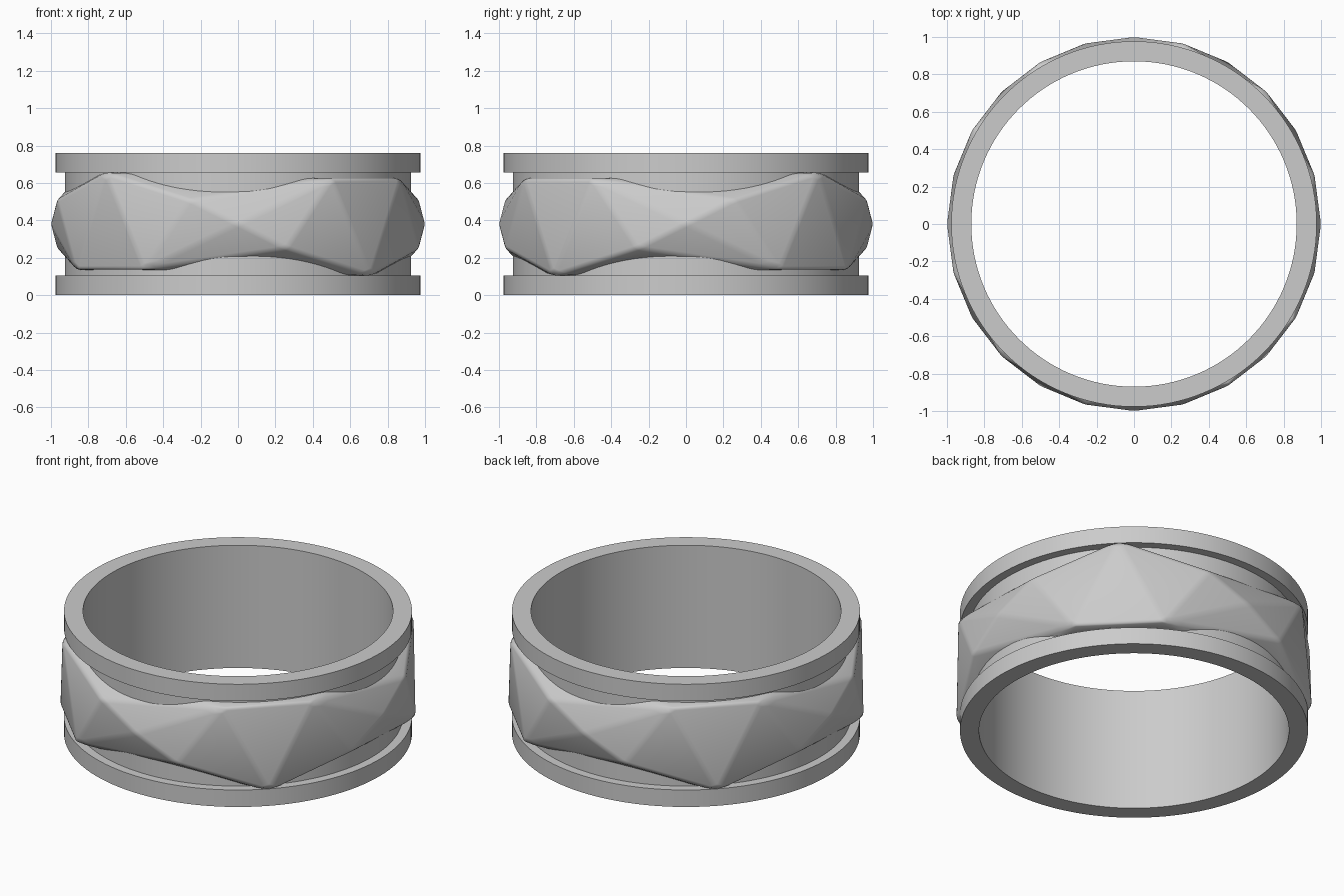
import bpy, bmesh
from math import cos, sin, pi, radians

if "Cube" in bpy.data.objects:
    bpy.data.objects.remove(bpy.data.objects["Cube"], do_unlink=True)

metal = bpy.data.materials.new("grey_metal")
metal.use_nodes = True
grey = (0.6, 0.6, 0.6, 1)
metal.diffuse_color = grey
metal.node_tree.nodes["Principled BSDF"].inputs["Base Color"].default_value = grey

HEIGHT, MID = 0.76, 0.38


def finish(name, bm, angle):
    bmesh.ops.recalc_face_normals(bm, faces=bm.faces)
    mesh = bpy.data.meshes.new(name)
    bm.to_mesh(mesh)
    bm.free()
    mesh.materials.append(metal)
    obj = bpy.data.objects.new(name, mesh)
    bpy.context.collection.objects.link(obj)
    bpy.ops.object.select_all(action="DESELECT")
    obj.select_set(True)
    bpy.context.view_layer.objects.active = obj
    bpy.ops.object.shade_smooth_by_angle(angle=radians(angle))
    return obj


def lathe(name, profile, steps=128):
    """Closed (radius, z) profile swept around z."""
    bm = bmesh.new()
    rings = [[bm.verts.new((r * cos(2 * pi * i / steps), r * sin(2 * pi * i / steps), z))
              for r, z in profile] for i in range(steps)]
    n = len(profile)
    for i in range(steps):
        a, b = rings[i], rings[(i + 1) % steps]
        for j in range(n):
            k = (j + 1) % n
            bm.faces.new((a[j], b[j], b[k], a[k]))
    return finish(name, bm, 30)


# Inner ring with a raised rim at both ends
INNER, GROOVE, RIM, RIM_H = 0.87, 0.925, 0.977, 0.105
lathe("ring_body", [(INNER, 0), (RIM, 0), (RIM, RIM_H), (GROOVE, RIM_H),
                    (GROOVE, HEIGHT - RIM_H), (RIM, HEIGHT - RIM_H),
                    (RIM, HEIGHT), (INNER, HEIGHT)])

# Faceted band: zigzag corners every 15 degrees, flipped each quarter turn
offsets = [0, -0.13, 0.242, -0.275, 0.242, -0.13]
bm = bmesh.new()
for quarter in range(4):
    flip = 1 if quarter % 2 == 0 else -1
    for step, dz in enumerate(offsets):
        a = radians(-90 + 90 * quarter + 15 * step)
        bm.verts.new((1.002 * cos(a), 1.002 * sin(a), MID + flip * dz))
bmesh.ops.convex_hull(bm, input=bm.verts[:])
band = finish("faceted_band", bm, 40)

# Soften the facet edges, then hollow the band so it sits in the groove
bevel = band.modifiers.new("soft_edges", "BEVEL")
bevel.width = 0.018
bevel.segments = 3
bevel.limit_method = "ANGLE"
bevel.angle_limit = radians(8)
bm = bmesh.new()
bmesh.ops.create_cone(bm, cap_ends=True, segments=128, radius1=0.9, radius2=0.9, depth=2)
cutter = finish("band_cutter", bm, 30)
cutter.hide_render = True
hollow = band.modifiers.new("hollow", "BOOLEAN")
hollow.operation = "DIFFERENCE"
hollow.solver = "EXACT"
hollow.object = cutter
bpy.ops.object.select_all(action="DESELECT")
band.select_set(True)
bpy.context.view_layer.objects.active = band
for name in ("soft_edges", "hollow"):
    bpy.ops.object.modifier_apply(modifier=name)
bpy.data.objects.remove(cutter, do_unlink=True)
bpy.ops.object.shade_smooth_by_angle(angle=radians(30))
